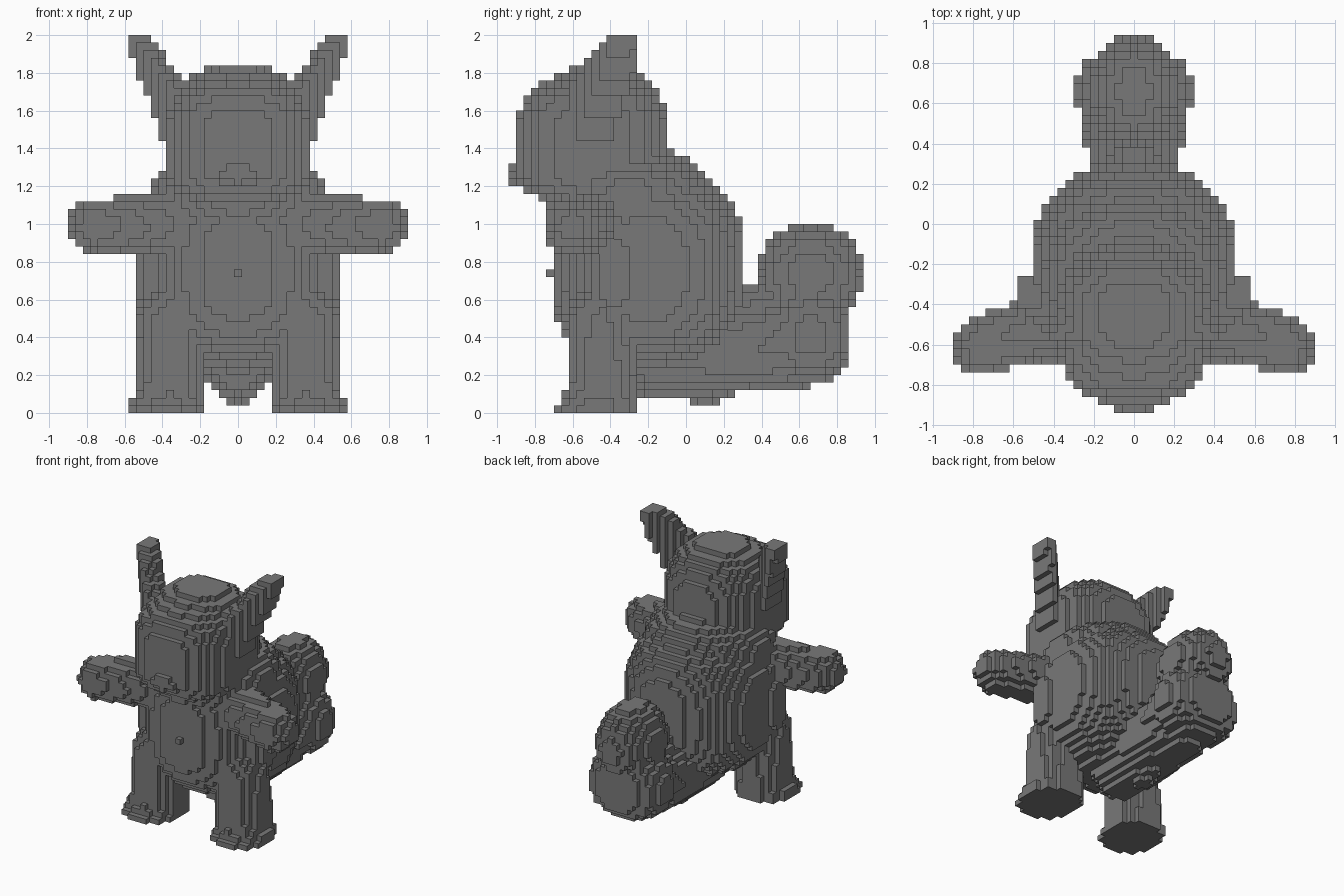
import bpy
import bmesh
from mathutils import Vector

old = bpy.data.objects.get("Cube")
if old:
    bpy.data.objects.remove(old, do_unlink=True)

S = 0.04  # edge length of one block

grey = bpy.data.materials.new("plain_grey")
grey.use_nodes = True
grey.diffuse_color = (0.19, 0.19, 0.19, 1)
grey.node_tree.nodes["Principled BSDF"].inputs["Base Color"].default_value = (0.19, 0.19, 0.19, 1)


# Solid shapes, each returned as an "is this point inside" test
def blob(center, radii, power=2.0, upright=None):
    powers = (power, power, upright or power)

    def inside(p):
        return sum((abs(p[a] - center[a]) / radii[a]) ** powers[a] for a in range(3)) <= 1
    return inside


def limb(start, r0, end, r1):
    a, axis = Vector(start), Vector(end) - Vector(start)

    def inside(p):
        t = max(0.0, min(1.0, (p - a).dot(axis) / axis.length_squared))
        return (p - a - axis * t).length <= r0 + (r1 - r0) * t
    return inside


def foot_pad(x, y, rx, ry, top, power):
    def inside(p):
        return p.z < top and (abs(p.x - x) / rx) ** power + (abs(p.y - y) / ry) ** power <= 1
    return inside


def ear_plate(p):
    # Thin plate set diagonally, narrowing to a tip that leans out and back
    drop = 2.0 - p.z
    along, across = p.x + p.y, p.x - p.y
    return (p.z > 1.42 and abs(across - 0.87) < 0.095
            and 0.06 - 1.2 * drop < along < 0.31 - 0.36 * drop
            and 0.46 - 0.7 * drop < p.x < 0.6 - 0.36 * drop
            and -0.39 - 1.0 * drop < p.y < -0.27)


# Central parts
body = [blob((0, -0.2, 0.76), (0.515, 0.51, 0.54), 2.2, 3.0),
        blob((0, -0.38, 0.73), (0.555, 0.17, 0.37), 2.6),
        blob((0, -0.3, 1.15), (0.46, 0.45, 0.27))]
navel = [blob((0, -0.72, 0.74), (0.02, 0.03, 0.03))]
head = [blob((0, -0.45, 1.48), (0.39, 0.35, 0.37), 2.35),
        blob((0, -0.5, 1.45), (0.385, 0.4, 0.33), 2.8),
        blob((0, -0.5, 1.31), (0.385, 0.4, 0.205), 2.8),
        blob((0, -0.74, 1.27), (0.2, 0.2, 0.12))]
tail = [limb((0, -0.14, 0.27), 0.2, (0, 0.59, 0.38), 0.255),
        limb((0, 0.6, 0.4), 0.22, (0, 0.65, 0.72), 0.2),
        blob((0, 0.66, 0.41), (0.29, 0.21, 0.25), 2.6),
        blob((0, 0.66, 0.73), (0.22, 0.28, 0.275)),
        blob((0, 0.4, 0.5), (0.14, 0.2, 0.2)),
        blob((0, 0.1, 0.15), (0.1, 0.12, 0.11))]

# Parts made once for the +x side and mirrored
arm = [limb((0.3, -0.46, 1.0), 0.165, (0.755, -0.605, 0.985), 0.147)]
leg = [limb((0.37, -0.45, 0), 0.195, (0.35, -0.45, 0.5), 0.175),
       foot_pad(0.38, -0.46, 0.2, 0.2, 0.09, 2.2),
       foot_pad(0.38, -0.48, 0.2, 0.22, 0.04, 2.2)]
ear = [ear_plate]

parts = [("body", body, 0), ("navel", navel, 0), ("head", head, 0), ("tail", tail, 0)]
for side, sign in (("left", 1), ("right", -1)):
    for name, shapes in (("arm", arm), ("leg", leg), ("ear", ear)):
        parts.append((side + "_" + name, shapes, sign))

# Give every grid cell to the first part that contains it
owner = {}
for i in range(-22, 23):
    for j in range(-23, 24):
        for k in range(50):
            p = Vector((abs(i) * S, j * S, (k + 0.5) * S))
            for name, shapes, sign in parts:
                if sign * i >= 0 and any(shape(p) for shape in shapes):
                    owner[i, j, k] = name
                    break

# Outward directions of a block
DIRECTIONS = [(axis, step) for axis in range(3) for step in (-1, 1)]


def build_part(name):
    bm = bmesh.new()
    corners = {}

    def corner(key):
        if key not in corners:
            i, j, k = key
            corners[key] = bm.verts.new(((i - 0.5) * S, (j - 0.5) * S, k * S))
        return corners[key]

    for cell, part in owner.items():
        if part != name:
            continue
        for axis, step in DIRECTIONS:
            near = list(cell)
            near[axis] += step
            if tuple(near) in owner:
                continue
            u, v = (axis + 1) % 3, (axis + 2) % 3
            loop = []
            for du, dv in ((0, 0), (1, 0), (1, 1), (0, 1)):
                key = list(cell)
                key[axis] += step > 0
                key[u] += du
                key[v] += dv
                loop.append(corner(tuple(key)))
            bm.faces.new(loop if step > 0 else loop[::-1])

    mesh = bpy.data.meshes.new(name)
    bm.to_mesh(mesh)
    bm.free()
    mesh.materials.append(grey)
    bpy.context.scene.collection.objects.link(bpy.data.objects.new(name, mesh))


for name, shapes, sign in parts:
    build_part(name)
